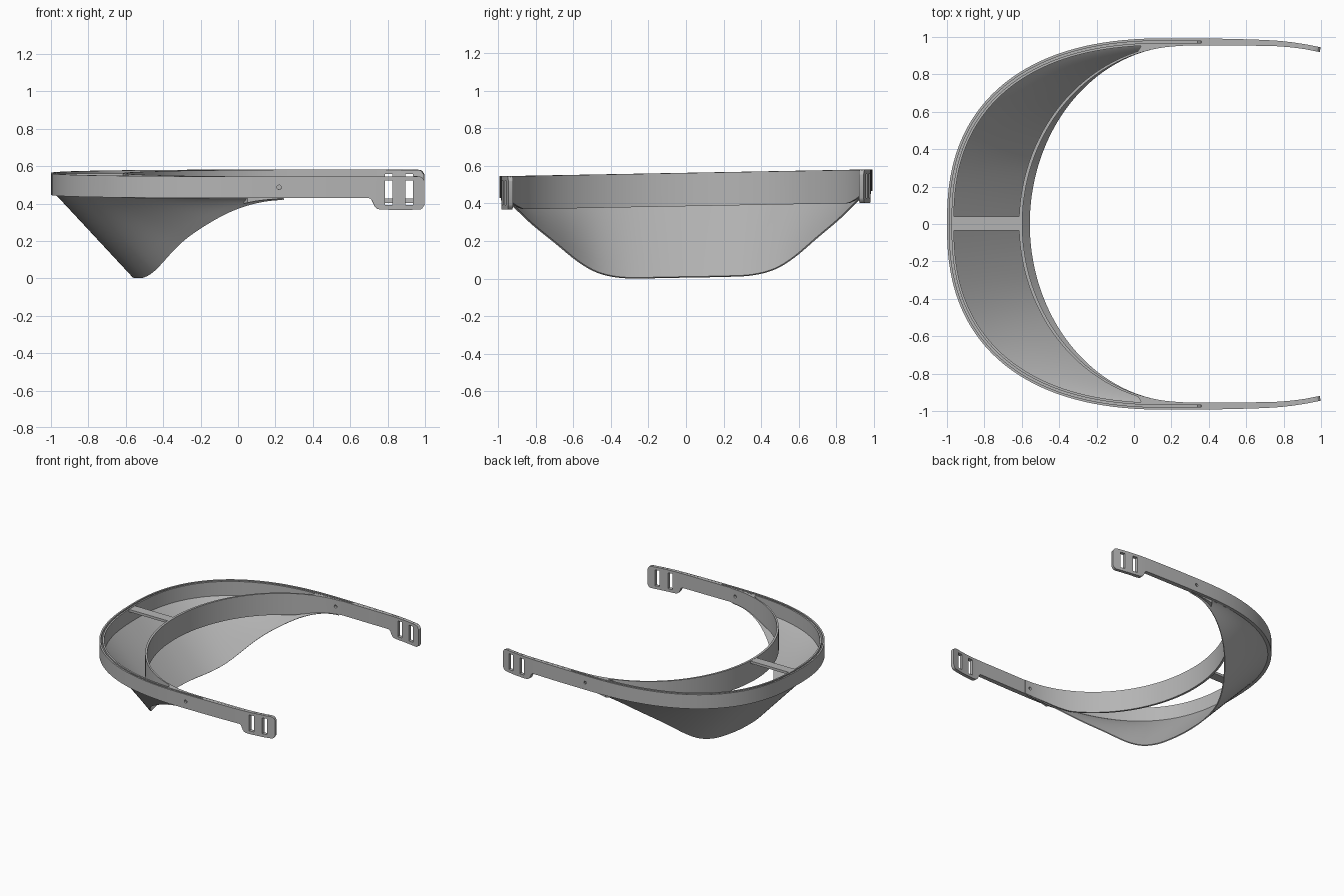
import bpy, bmesh, math
from mathutils import Vector, Matrix

if "Cube" in bpy.data.objects:
    bpy.data.objects.remove(bpy.data.objects["Cube"], do_unlink=True)

TILT = 0.0185          # slight sideways lean of the whole model
BOTTOM, TOP, DEEP = 0.447, 0.563, 0.385

grey = bpy.data.materials.new("plain grey")
grey.use_nodes = True
COLOUR = (0.46, 0.46, 0.46, 1)
grey.diffuse_color = COLOUR
grey.node_tree.nodes["Principled BSDF"].inputs["Base Color"].default_value = COLOUR


def interp(table, x):
    """Smooth interpolation through (x, value) points."""
    if x <= table[0][0]:
        return table[0][1]
    for i in range(len(table) - 1):
        (x0, v0), (x1, v1) = table[i], table[i + 1]
        if x <= x1:
            xa, va = table[max(i - 1, 0)]
            xb, vb = table[min(i + 2, len(table) - 1)]
            h = x1 - x0
            m0, m1 = (v1 - va) / (x1 - xa) * h, (vb - v0) / (xb - x0) * h
            t = (x - x0) / h
            return ((2*t**3 - 3*t*t + 1) * v0 + (t**3 - 2*t*t + t) * m0
                    + (3*t*t - 2*t**3) * v1 + (t**3 - t*t) * m1)
    return table[-1][1]


def finish(name, bm):
    bmesh.ops.recalc_face_normals(bm, faces=bm.faces)
    mesh = bpy.data.meshes.new(name)
    bm.to_mesh(mesh)
    bm.free()
    mesh.materials.append(grey)
    obj = bpy.data.objects.new(name, mesh)
    bpy.context.collection.objects.link(obj)
    return obj


def loft(name, sections):
    """Skin a row of equal closed sections and cap both ends."""
    bm = bmesh.new()
    rows = [[bm.verts.new(p) for p in s] for s in sections]
    n = len(rows[0])
    for a, b in zip(rows, rows[1:]):
        for i in range(n):
            j = (i + 1) % n
            bm.faces.new((a[i], a[j], b[j], b[i]))
    bm.faces.new(rows[0])
    bm.faces.new(rows[-1][::-1])
    return finish(name, bm)


def activate(obj):
    bpy.ops.object.select_all(action='DESELECT')
    obj.select_set(True)
    bpy.context.view_layer.objects.active = obj


def cut(obj, bm):
    cutter = finish("cutter", bm)
    cutter.hide_render = True
    mod = obj.modifiers.new("cut", 'BOOLEAN')
    mod.operation, mod.solver, mod.object = 'DIFFERENCE', 'EXACT', cutter
    activate(obj)
    bpy.ops.object.modifier_apply(modifier=mod.name)
    bpy.data.objects.remove(cutter, do_unlink=True)


def box(size, centre):
    bm = bmesh.new()
    bmesh.ops.create_cube(bm, size=1, matrix=Matrix.Translation(centre) @ Matrix.Diagonal((*size, 1)))
    return bm


def pin():
    bm = bmesh.new()
    bmesh.ops.create_cone(bm, cap_ends=True, segments=20, radius1=0.012, radius2=0.012, depth=3,
                          matrix=Matrix.Translation((0.22, 0, 0.505)) @ Matrix.Rotation(math.pi / 2, 4, 'X'))
    return bm


# Outer band: rounded U, straight arms, deeper strap tabs at the ends
POWER = 2.42
arm_y = [(0.2, 0.993), (0.5, 0.99), (0.75, 0.981), (0.88, 0.967), (0.998, 0.945)]
low_z = [(0.7, BOTTOM), (0.715, 0.438), (0.732, 0.402), (0.755, 0.387), (0.78, DEEP),
         (0.965, DEEP), (0.985, 0.391), (0.998, 0.412)]
high_z = [(0.965, TOP), (0.985, 0.557), (0.998, 0.537)]
arm_x = [0.27, 0.34, 0.36, 0.45, 0.55, 0.65, 0.7, 0.708, 0.715, 0.724, 0.732, 0.742,
         0.755, 0.78, 0.85, 0.92, 0.965, 0.976, 0.985, 0.993, 0.998]
half = []
for i in range(41):
    a = math.pi / 2 * i / 40
    half.append(Vector((0.2 - 1.2 * math.cos(a) ** (2 / POWER), 0.993 * math.sin(a) ** (2 / POWER), 0)))
half += [Vector((x, interp(arm_y, x), 0)) for x in arm_x]
path = [Vector((p.x, -p.y, 0)) for p in half[:0:-1]] + half
sections = []
for i, p in enumerate(path):
    d = (path[min(i + 1, len(path) - 1)] - path[max(i - 1, 0)]).normalized()
    inward = Vector((d.y, -d.x, 0))
    w = interp([(0.5, 0.037), (0.75, 0.03), (0.9, 0.026)], p.x)
    groove = 0.08 if p.x < 0.35 else 0.0005
    zb, zt = interp(low_z, p.x), interp(high_z, p.x)
    shape = [(0, zb), (0, zt), (0.35, zt), (0.35, zt - groove), (0.65, zt - groove),
             (0.65, zt), (1, zt), (1, zb)]
    sections.append([p + inward * w * u + Vector((0, 0, z)) for u, z in shape])
outer_band = loft("outer_band", sections)

# Strap slots go through both arms
for x in (0.805, 0.915):
    cut(outer_band, box((0.04, 3, 0.13), (x, 0, 0.475)))

# Inner forehead band, running tangentially into the arms
low_inner = [(-0.1, DEEP), (0, 0.408), (0.1, 0.431), (0.25, BOTTOM)]
sections = []
for i in range(91):
    a = math.radians(-89.5 + 179 * i / 90)
    c, s = math.cos(a), math.sin(a)
    inside = Vector((0.27 - 0.867 * c, 0.952 * s, 0))
    outside = Vector((0.27 - 0.885 * c, 0.962 * s, 0))
    if outside.x > 0.03:
        outside.y = math.copysign(0.969, s)
    zb = Vector((0, 0, interp(low_inner, inside.x)))
    zt = Vector((0, 0, TOP - 0.001))
    sections.append([outside + zb, outside + zt, inside + zt, inside + zb])
inner_band = loft("inner_band", sections)

# Rivet holes pass through the arms and the band ends behind them
for obj in (outer_band, inner_band):
    cut(obj, pin())

# Sloping visor sheet from under the outer band down to its curved lower edge
edge_z = [(0, 0.008), (0.2, 0.008), (0.35, 0.013), (0.47, 0.042), (0.57, 0.1), (0.7, 0.208),
          (0.82, 0.308), (0.91, 0.395), (0.955, 0.44)]
bm = bmesh.new()
rows = []
for i in range(97):
    a = math.radians(-89 + 178 * i / 96)
    c, s = math.cos(a), math.sin(a)
    low = Vector((0.26 - 0.82 * c, 0.955 * s, interp(edge_z, abs(0.955 * s))))
    high = Vector((0.2 - 1.17 * (1 - abs(s) ** POWER) ** (1 / POWER), 0.968 * s, BOTTOM + 0.002))
    rows.append([bm.verts.new(high.lerp(low, k / 6)) for k in range(7)])
for a, b in zip(rows, rows[1:]):
    for k in range(6):
        bm.faces.new((a[k], a[k + 1], b[k + 1], b[k]))
visor = finish("visor", bm)
solid = visor.modifiers.new("thickness", 'SOLIDIFY')
solid.thickness, solid.offset = 0.008, 0
activate(visor)
bpy.ops.object.modifier_apply(modifier=solid.name)

# Flat strut joining the two bands
strut = finish("centre_strut", box((0.355, 0.075, 0.02), (-0.79, 0.003, 0.55)))

# Lean every part and smooth the curved walls
for obj in (outer_band, inner_band, visor, strut):
    for v in obj.data.vertices:
        v.co.z += TILT * v.co.y
    activate(obj)
    bpy.ops.object.shade_smooth_by_angle(angle=math.radians(30))
